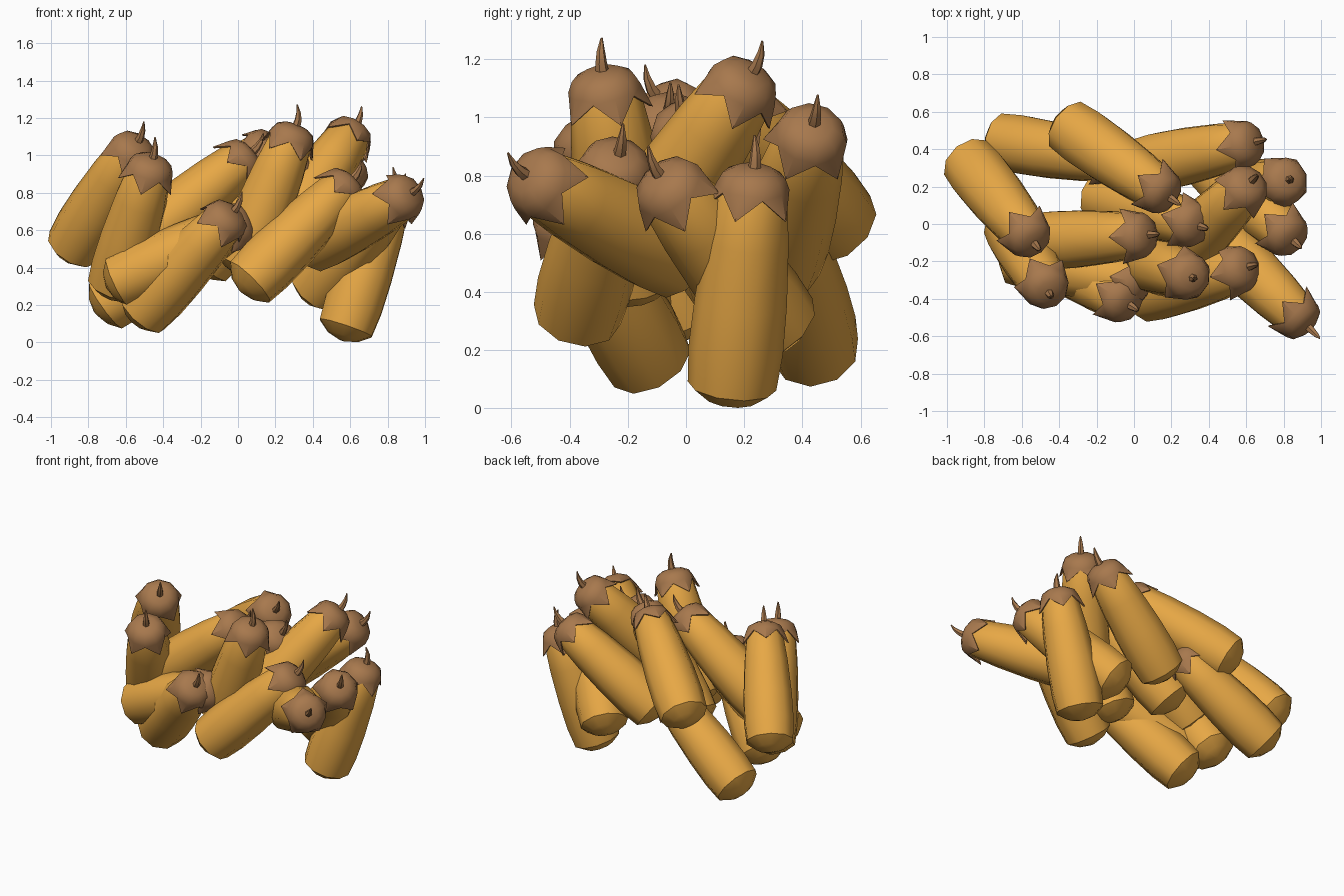
import bpy, bmesh, math
from mathutils import Vector, Matrix

if "Cube" in bpy.data.objects:
    bpy.data.objects.remove(bpy.data.objects["Cube"])


def material(name, rgb):
    m = bpy.data.materials.new(name)
    m.diffuse_color = (*rgb, 1)
    m.use_nodes = True
    m.node_tree.nodes["Principled BSDF"].inputs["Base Color"].default_value = m.diffuse_color
    return m


ORANGE = material("orange_skin", (0.80, 0.39, 0.06))
BROWN = material("brown_stalk", (0.39, 0.19, 0.075))


def loft(name, rings, mat, sharp, cap_start=True, cap_end=True):
    """Skin a list of closed rings of points into a mesh."""
    bm = bmesh.new()
    loops = [[bm.verts.new(p) for p in pts] for pts in rings]
    n = len(loops[0])
    for a, b in zip(loops, loops[1:]):
        for i in range(n):
            j = (i + 1) % n
            bm.faces.new((a[i], a[j], b[j], b[i]))
    if cap_start:
        bm.faces.new(loops[0][::-1])
    if cap_end:
        bm.faces.new(loops[-1])
    bmesh.ops.recalc_face_normals(bm, faces=bm.faces)
    me = bpy.data.meshes.new(name)
    bm.to_mesh(me)
    bm.free()
    me.materials.append(mat)
    me.shade_smooth()
    me.set_sharp_from_angle(angle=math.radians(sharp))
    return me


def ring(r, z, n, dx=0.0):
    return [(dx + r * math.cos(2 * math.pi * i / n), r * math.sin(2 * math.pi * i / n), z)
            for i in range(n)]


def zigzag(point, valley, n=10):
    """Ring that alternates between leaf points and valleys."""
    out = []
    for i in range(n):
        r, z = valley if i % 2 else point
        a = 2 * math.pi * i / n
        out.append((r * math.cos(a), r * math.sin(a), z))
    return out


# Tapered body with a shallow domed base
body = loft("body", [ring(r, z, 10) for r, z in (
    (0.015, 0.0), (0.09, 0.022), (0.153, 0.07), (0.163, 0.2),
    (0.159, 0.38), (0.143, 0.6), (0.119, 0.79), (0.09, 0.83))], ORANGE, 40)

# Leafy cap: dome with five flared points
cap = loft("cap", [
    zigzag((0.144, 0.715), (0.119, 0.785)),
    zigzag((0.156, 0.712), (0.126, 0.787)),
    ring(0.126, 0.80, 10),
    ring(0.108, 0.838, 10),
    ring(0.065, 0.862, 10),
    ring(0.015, 0.869, 10)], BROWN, 38, cap_start=False)

# Curved pointed stem, bending along local +X
stem = loft("stem", [ring(r, z, 6, dx) for dx, z, r in (
    (0.0, 0.855, 0.024), (0.003, 0.895, 0.02),
    (0.016, 0.935, 0.014), (0.04, 0.97, 0.004))], BROWN, 40)

# Each fruit: centre of the cap, tip of the base
FRUITS = [
    ((0.60, 0.43, 0.94), (-0.06, 0.29, 0.42)),
    ((0.81, 0.23, 0.765), (0.55, 0.15, 0.0)),
    ((0.60, 0.20, 1.11), (0.20, -0.21, 0.50)),
    ((0.82, -0.06, 0.76), (0.34, 0.38, 0.20)),
    ((0.89, -0.51, 0.78), (0.32, 0.05, 0.48)),
    ((0.57, -0.24, 0.83), (0.00, -0.39, 0.26)),
    ((0.29, -0.28, 1.10), (-0.01, -0.17, 0.34)),
    ((0.31, 0.00, 0.96), (-0.25, 0.17, 0.35)),
    ((0.15, 0.17, 1.03), (-0.42, 0.57, 0.57)),
    ((0.03, -0.06, 0.98), (-0.62, -0.10, 0.45)),
    ((-0.06, -0.41, 0.66), (-0.55, -0.10, 0.12)),
    ((0.01, -0.31, 0.63), (-0.67, -0.17, 0.31)),
    ((-0.56, -0.07, 1.03), (-0.93, 0.39, 0.43)),
    ((-0.47, -0.34, 0.93), (-0.69, 0.05, 0.19)),
    ((-0.12, 0.34, 0.62), (-0.75, 0.45, 0.17)),
]

for i, (top, tip) in enumerate(FRUITS, 1):
    top, tip = Vector(top), Vector(tip)
    z = (top - tip).normalized()
    up = Vector((0, 0, 1))
    x = (up - z * up.dot(z)).normalized()
    y = z.cross(x)
    rot = Matrix((x, y, z)).transposed().to_4x4()
    mat = Matrix.Translation(top - z * 0.80) @ rot
    for part, me in (("body", body), ("cap", cap), ("stem", stem)):
        ob = bpy.data.objects.new(f"fruit_{part}_{i:02d}", me)
        ob.matrix_world = mat
        bpy.context.collection.objects.link(ob)
